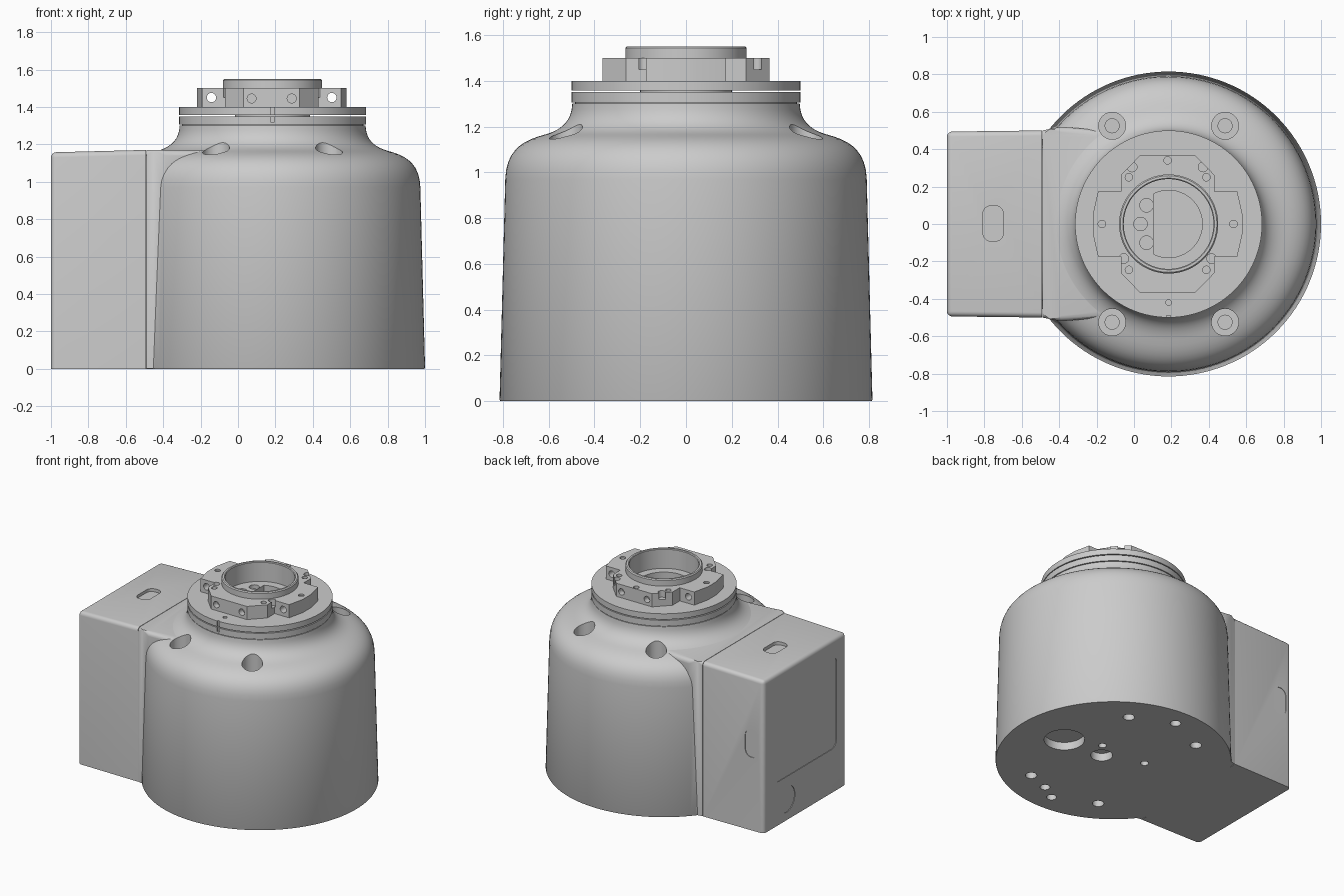
import bpy, bmesh, math
from mathutils import Vector, Matrix
from mathutils.geometry import interpolate_bezier

if "Cube" in bpy.data.objects:
    bpy.data.objects.remove(bpy.data.objects["Cube"])

CX = 0.185  # x of the main vertical axis


def finish(bm, name):
    bmesh.ops.recalc_face_normals(bm, faces=bm.faces)
    me = bpy.data.meshes.new(name)
    bm.to_mesh(me)
    bm.free()
    ob = bpy.data.objects.new(name, me)
    bpy.context.collection.objects.link(ob)
    return ob


def lathe(name, profile, n=128, closed=False):
    """Revolve (r, z) points round the main axis; closed makes a tube."""
    bm = bmesh.new()
    rings = [[bm.verts.new((CX + r * math.cos(2 * math.pi * i / n),
                            r * math.sin(2 * math.pi * i / n), z)) for i in range(n)]
             for r, z in profile]
    pairs = list(zip(rings, rings[1:]))
    if closed:
        pairs.append((rings[-1], rings[0]))
    else:
        bm.faces.new(rings[0][::-1])
        bm.faces.new(rings[-1])
    for a, b in pairs:
        for i in range(n):
            j = (i + 1) % n
            bm.faces.new((a[i], a[j], b[j], b[i]))
    return finish(bm, name)


def prism(bm, pts, z0, z1):
    """Extrude an (x, y) outline from z0 to z1."""
    lo = [bm.verts.new((x, y, z0)) for x, y in pts]
    hi = [bm.verts.new((x, y, z1)) for x, y in pts]
    bm.faces.new(lo[::-1])
    bm.faces.new(hi)
    for i in range(len(pts)):
        j = (i + 1) % len(pts)
        bm.faces.new((lo[i], lo[j], hi[j], hi[i]))
    return lo + hi


def rod(bm, a, b, r, n=32):
    """Solid cylinder from a to b."""
    a, b = Vector(a), Vector(b)
    rot = (b - a).to_track_quat('Z', 'Y').to_matrix().to_4x4()
    bmesh.ops.create_cone(bm, cap_ends=True, segments=n, radius1=r, radius2=r,
                          depth=(b - a).length, matrix=Matrix.Translation((a + b) / 2) @ rot)


def rounded(w, h, r, n=8):
    """Rounded rectangle outline centred on the origin."""
    pts = []
    for k, (sx, sy) in enumerate(((1, 1), (-1, 1), (-1, -1), (1, -1))):
        for i in range(n + 1):
            t = math.pi / 2 * (k + i / n)
            pts.append((sx * (w / 2 - r) + r * math.cos(t), sy * (h / 2 - r) + r * math.sin(t)))
    return pts


def boolean(ob, tool, op='DIFFERENCE'):
    m = ob.modifiers.new(op.lower(), 'BOOLEAN')
    m.operation, m.object, m.solver = op, tool, 'EXACT'
    m.use_self = True
    bpy.context.view_layer.objects.active = ob
    bpy.ops.object.modifier_apply(modifier=m.name)
    bpy.data.objects.remove(tool)


# Round housing with shoulder, neck, gap and flange
convex = interpolate_bezier((.79, .97), (.786, 1.1), (.71, 1.14), (.62, 1.164), 10)
concave = interpolate_bezier((.62, 1.164), (.555, 1.182), (.5, 1.215), (.497, 1.3), 10)
profile = [(.812, 0), (.815, .006)] + [(p[0], p[1]) for p in convex + concave[1:]]
profile += [(.485, 1.3), (.485, 1.305), (.5, 1.305), (.5, 1.35), (.2, 1.35),
            (.2, 1.357), (.5, 1.357), (.5, 1.4)]
housing = lathe("housing", profile)

# Saddle that joins the housing to the side box
bm = bmesh.new()
half = [(-.489, .5), (-.45, .508), (-.39, .52), (-.15, .5)]
prism(bm, half + [(x, -y) for x, y in reversed(half)], 0.001, 1.17)
rim = [e for e in bm.edges if all(v.co.z > 1 for v in e.verts)
       and e.verts[0].co.y * e.verts[1].co.y > 0]
bmesh.ops.bevel(bm, geom=rim, offset=.03, segments=5, profile=.5, affect='EDGES')
boolean(housing, finish(bm, "saddle"), 'UNION')

# Bolt pockets, underside holes, cable opening and screw holes of the housing
bm = bmesh.new()
for sx in (-1, 1):
    for sy in (-1, 1):
        x, y = CX + sx * .302, sy * .525
        rod(bm, (x, y, .15), (x, y, 1.45 - .17), .072, 48)
        rod(bm, (x, y, -.1), (x, y, .2), .04)
for x, y, r in ((.443, 0, .14), (.107, 0, .076), (.19, .107, .028), (-.19, .107, .028),
                (0, .666, .037), (0, -.666, .035), (.124, -.588, .035)):
    rod(bm, (CX + x, y, -.1), (CX + x, y, .06), r, 40)
a0 = math.acos(-.08 / .18)
opening = [(CX + .18 * math.cos(-a0 + 2 * a0 * i / 48), .18 * math.sin(-a0 + 2 * a0 * i / 48))
           for i in range(49)]
prism(bm, opening, .9, 1.5)
for x, y in ((-.118, .1), (-.15, 0), (-.118, -.1)):
    rod(bm, (CX + x, y, 1.37), (CX + x, y, 1.45), .036)
rod(bm, (CX, -.42, 1.375), (CX, -.42, 1.45), .015, 16)
prism(bm, [(CX - .01, -.52), (CX + .01, -.52), (CX + .01, -.49), (CX - .01, -.49)], 1.32, 1.45)
boolean(housing, finish(bm, "housing_cutter"))

# Mounting plate with stepped outline and side tabs
bm = bmesh.new()
q = [(.4, .05), (.372, .175), (.25, .175), (.25, .262), (.15, .365)]
outline = q + [(-x, y) for x, y in q[::-1]] + [(-x, -y) for x, y in q] + [(x, -y) for x, y in q[::-1]]
prism(bm, [(CX - .005 + x, y) for x, y in outline], 1.4, 1.5)
plate = finish(bm, "mounting_plate")
bm = bmesh.new()
rod(bm, (CX, 0, 1.3), (CX, 0, 1.6), .252, 96)
boolean(plate, finish(bm, "plate_bore"))
bm = bmesh.new()
PX = CX - .005
for sx in (-1, 1):
    x = PX + sx * .322
    rod(bm, (x, -.3, 1.45), (x, .3, 1.45), .025, 24)
    for sy in (-1, 1):
        rod(bm, (PX + sx * .107, sy * .32, 1.445), (PX + sx * .107, sy * .45, 1.445), .024, 24)
    for px, py, r in ((.19, .305, .026), (.207, .25, .02), (.235, -.185, .026),
                      (.207, -.245, .02), (.352, 0, .02)):
        depth = .05 if px < .3 else .012
        rod(bm, (PX + sx * px, py, 1.5 - depth), (PX + sx * px, py, 1.55), r, 20)
rod(bm, (PX, .34, 1.46), (PX, .34, 1.55), .02, 20)
boolean(plate, finish(bm, "plate_cutter"))

# Raised collar around the bore
collar = lathe("collar", [(.24, 1.4), (.24, 1.545), (.245, 1.55), (.258, 1.55),
                          (.265, 1.543), (.265, 1.4)], 96, True)

# Connection box, slightly tapered, rounded on outer edges
bm = bmesh.new()
for v in prism(bm, [(-1, -.494), (-.492, -.5), (-.492, .5), (-1, .494)], 0, 1.17):
    if v.co.x < -.9 and v.co.z > 1:
        v.co.z = 1.157
outer = [e for e in bm.edges if not all(v.co.x > -.6 for v in e.verts)
         and not all(v.co.z < .1 for v in e.verts)]
bmesh.ops.bevel(bm, geom=outer, offset=.028, segments=5, profile=.5, affect='EDGES')
box = finish(bm, "connection_box")

# Shallow recesses: top window, end panel, end port and side port
bm = bmesh.new()
prism(bm, [(-.753 + x, .003 + y) for x, y in rounded(.11, .19, .045)], 1.14, 1.2)
for pts, cz, cy in ((rounded(.76, .7, .06), .68, 0),
                    ([(.1 * math.cos(t * math.pi / 20), .1 * math.sin(t * math.pi / 20))
                      for t in range(40)], .16, .22)):
    vs = prism(bm, pts, 0, .05)
    for v in vs:
        x, y, z = v.co
        v.co = (-.996 - z, cy + x, cz + y)
vs = prism(bm, rounded(.11, .21, .05), 0, .05)
for v in vs:
    x, y, z = v.co
    v.co = (-.9 + x, .491 + z, .66 + y)
boolean(box, finish(bm, "box_cutter"))

# Smooth shading with crisp edges
bpy.ops.object.select_all(action='DESELECT')
for ob in (housing, plate, collar, box):
    ob.select_set(True)
bpy.context.view_layer.objects.active = housing
bpy.ops.object.shade_smooth_by_angle(angle=math.radians(30))
